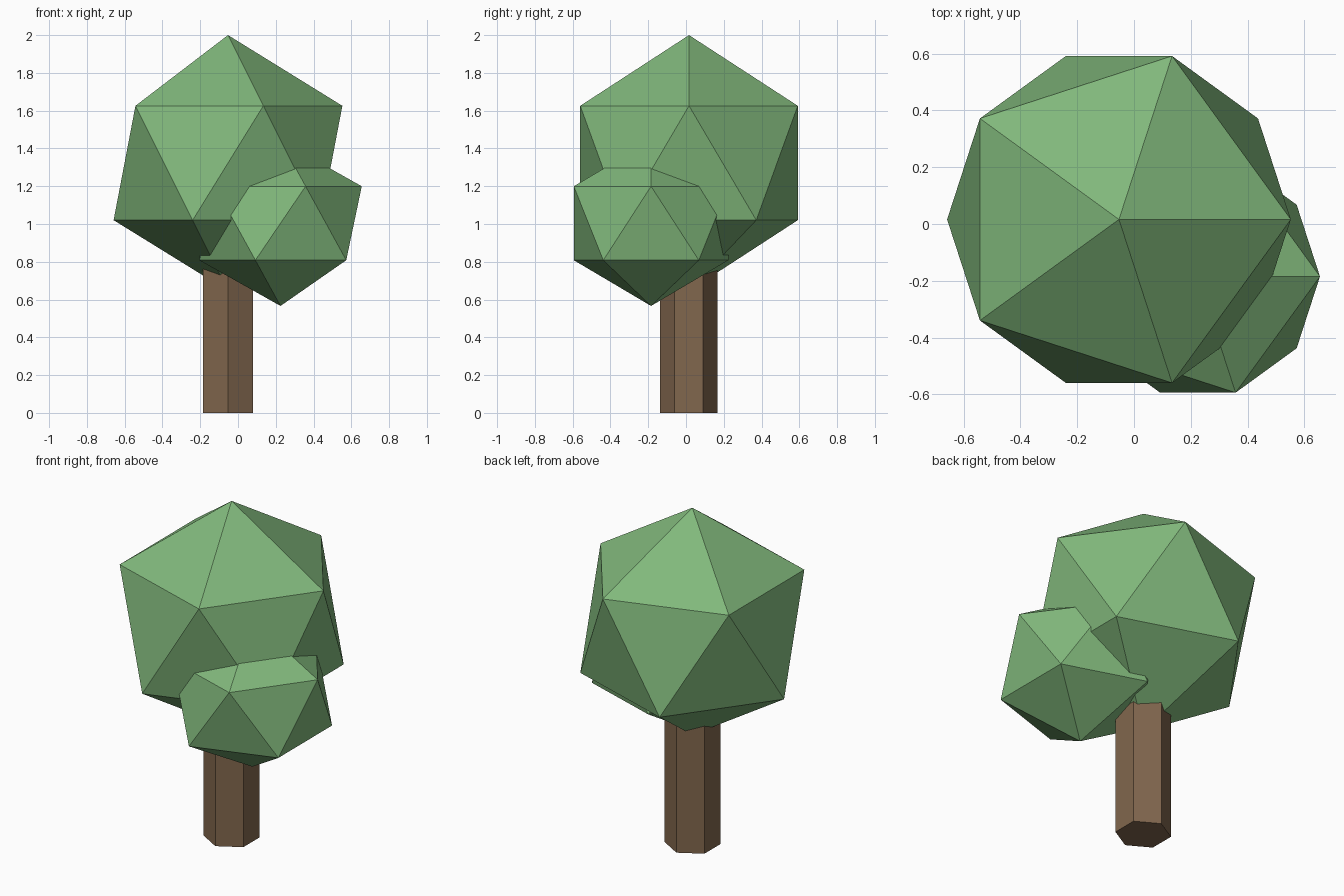
import bpy

if "Cube" in bpy.data.objects:
    bpy.data.objects.remove(bpy.data.objects["Cube"])


def material(name, color):
    mat = bpy.data.materials.new(name)
    mat.diffuse_color = (*color, 1)
    mat.use_nodes = True
    mat.node_tree.nodes["Principled BSDF"].inputs["Base Color"].default_value = mat.diffuse_color
    return mat


green = material("leaf_green", (0.22, 0.48, 0.20))
brown = material("bark_brown", (0.22, 0.135, 0.075))


def finish(name, mat):
    obj = bpy.context.object
    obj.name = name
    obj.data.materials.append(mat)
    bpy.ops.object.transform_apply(location=False, rotation=False, scale=True)


def foliage(name, center, radius, height_ratio):
    """Low-poly leaf clump: a plain icosahedron, optionally flattened."""
    bpy.ops.mesh.primitive_ico_sphere_add(subdivisions=1, radius=radius, location=center)
    bpy.context.object.scale.z = height_ratio
    finish(name, green)


# Hexagonal trunk, running up into the foliage
TRUNK_HEIGHT = 1.0
bpy.ops.mesh.primitive_cylinder_add(vertices=6, radius=0.152, depth=TRUNK_HEIGHT,
                                    location=(-0.053, 0.014, TRUNK_HEIGHT / 2))
finish("trunk", brown)

# Main crown and the smaller clump at front right
foliage("main_crown", (-0.053, 0.016, 1.323), 0.677, 1.0)
foliage("side_clump", (0.225, -0.185, 1.004), 0.481, 0.91)
